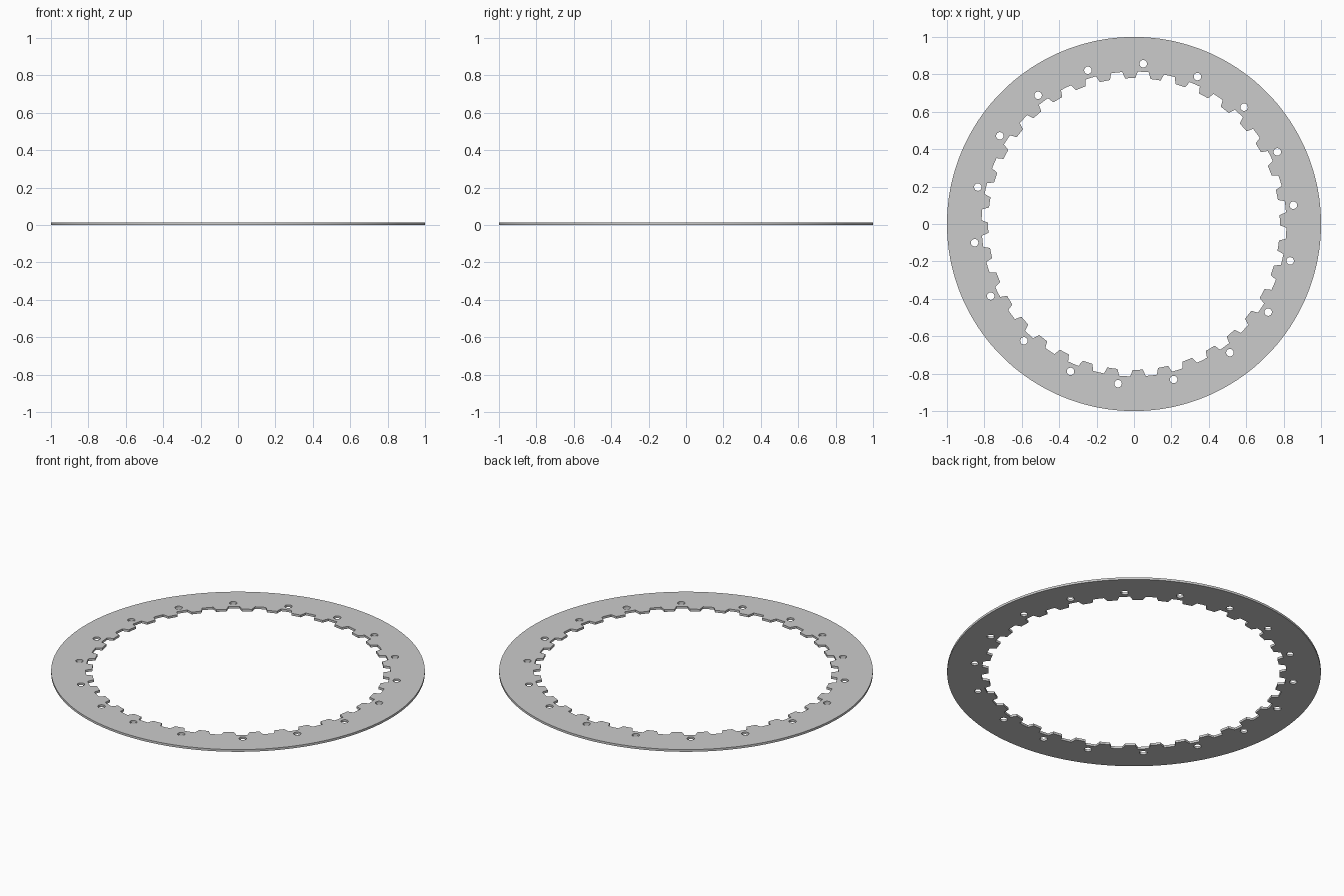
import bpy, bmesh
from math import sin, cos, radians

if "Cube" in bpy.data.objects:
    bpy.data.objects.remove(bpy.data.objects["Cube"])

THICK = 0.013
TEETH = 36
PHASE = 1.5          # angle of the first tooth, degrees


def polar(r, deg, cx=0.0, cy=0.0):
    return (cx + r * cos(radians(deg)), cy + r * sin(radians(deg)))


def circle(r, n, cx=0.0, cy=0.0):
    return [polar(r, 360 * i / n, cx, cy) for i in range(n)]


def add_loop(curve, pts):
    s = curve.splines.new('POLY')
    s.points.add(len(pts) - 1)
    for p, (x, y) in zip(s.points, pts):
        p.co = (x, y, 0, 1)
    s.use_cyclic_u = True


curve = bpy.data.curves.new("toothed_ring", 'CURVE')
curve.dimensions = '2D'
curve.fill_mode = 'BOTH'
curve.extrude = THICK / 2

# outer rim
add_loop(curve, circle(1.0, 180))

# inner edge: tapered teeth pointing inward
tooth = [(-2.9, 0.815), (-2.0, 0.78), (0, 0.78), (2.0, 0.78), (2.9, 0.815), (5, 0.815)]
add_loop(curve, [polar(r, PHASE + 360 * i / TEETH + a)
                 for i in range(TEETH) for a, r in tooth])

# bolt holes in every second gap, two of them slightly shifted
for i in range(18):
    a = 6.7 + 20 * i - (2.4 if i in (13, 14) else 0)
    add_loop(curve, circle(0.02, 24, *polar(0.858, a)))

# turn the profile into a solid plate standing on z = 0
temp = bpy.data.objects.new("profile", curve)
bpy.context.collection.objects.link(temp)
bpy.context.view_layer.update()
dg = bpy.context.evaluated_depsgraph_get()
mesh = bpy.data.meshes.new_from_object(temp.evaluated_get(dg))
bpy.data.objects.remove(temp)

bm = bmesh.new()
bm.from_mesh(mesh)
bmesh.ops.remove_doubles(bm, verts=bm.verts, dist=0.0002)
bmesh.ops.translate(bm, verts=bm.verts, vec=(0, 0, THICK / 2))
bmesh.ops.recalc_face_normals(bm, faces=bm.faces)
bm.to_mesh(mesh)
bm.free()

ring = bpy.data.objects.new("toothed_ring", mesh)
bpy.context.collection.objects.link(ring)
bpy.context.view_layer.objects.active = ring
ring.select_set(True)
bpy.ops.object.shade_smooth_by_angle(angle=radians(30))
